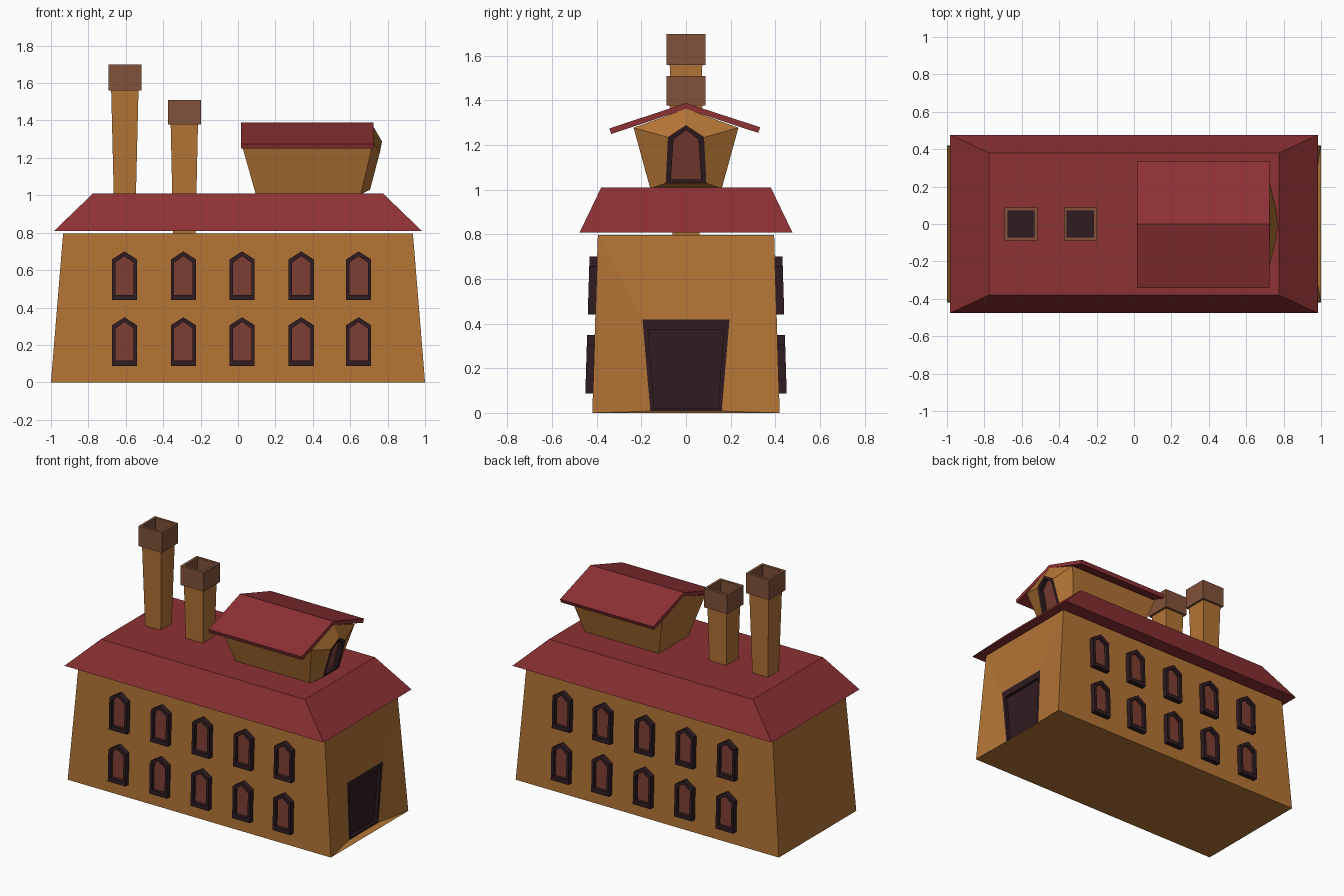
import bpy, bmesh

if "Cube" in bpy.data.objects:
    bpy.data.objects.remove(bpy.data.objects["Cube"])


def material(name, r, g, b):
    m = bpy.data.materials.new(name)
    m.diffuse_color = (r, g, b, 1)
    m.use_nodes = True
    m.node_tree.nodes["Principled BSDF"].inputs["Base Color"].default_value = m.diffuse_color
    return m


WALL = material("ochre_wall", .45, .175, .036)
ROOF = material("red_roof", .27, .031, .034)
FRAME = material("dark_frame", .03, .012, .016)
PANE = material("rust_pane", .20, .048, .034)
CAP = material("brown_cap", .22, .085, .042)


def loft(name, loops, bands, start, end):
    """Skin a stack of loops; bands = material per band, start/end = cap materials."""
    mats = list(dict.fromkeys([start, *bands, end]))
    bm = bmesh.new()
    rings = [[bm.verts.new(p) for p in loop] for loop in loops]
    n = len(loops[0])
    for a, b, m in zip(rings, rings[1:], bands):
        for i in range(n):
            j = (i + 1) % n
            bm.faces.new((a[i], a[j], b[j], b[i])).material_index = mats.index(m)
    bm.faces.new(rings[0]).material_index = mats.index(start)
    bm.faces.new(rings[-1]).material_index = mats.index(end)
    bmesh.ops.recalc_face_normals(bm, faces=bm.faces)
    me = bpy.data.meshes.new(name)
    bm.to_mesh(me)
    bm.free()
    for m in mats:
        me.materials.append(m)
    ob = bpy.data.objects.new(name, me)
    bpy.context.collection.objects.link(ob)
    return ob


def rect(cx, hx, hy, z):
    return [(cx - hx, -hy, z), (cx + hx, -hy, z), (cx + hx, hy, z), (cx - hx, hy, z)]


def upright(x0, y0, z0, x1, y1, z1):
    """Trapezoid facing x, from bottom (x0, y0, z0) to top (x1, y1, z1)."""
    return [(x0, -y0, z0), (x0, y0, z0), (x1, y1, z1), (x1, -y1, z1)]


def arch(b, z0, s, z1, z2):
    """Pentagon outline as (across, height) pairs."""
    return [(-b, z0), (b, z0), (s, z1), (0, z2), (-s, z1)]


# main building with the recessed door on the right end
loft("building", [
    upright(-1, .42, 0, -.935, .395, .797),
    upright(1, .42, 0, .935, .395, .797),
    upright(.955, .16, .008, .966, .195, .418),
    upright(.955, .142, .02, .964, .17, .372),
    upright(.935, .142, .02, .944, .17, .372),
], [WALL, WALL, FRAME, FRAME], WALL, FRAME)

# hipped main roof
loft("main_roof", [rect(0, .985, .477, .808), rect(0, .775, .38, 1.01)],
     [ROOF], ROOF, ROOF)


# arched windows, mirrored to the back wall
def window(name, x, z):
    def loop(outline, off):
        return [(x + u, -(.42 - .031 * (z + v) + off), z + v) for u, v in outline]
    outer = arch(.067, 0, .067, .217, .26)
    inner = arch(.049, .028, .049, .2, .235)
    ob = loft(name, [loop(outer, -.02), loop(outer, .034), loop(inner, .034),
                     loop(inner, .01)], [FRAME] * 3, FRAME, PANE)
    ob.modifiers.new("back_copy", 'MIRROR').use_axis = (False, True, False)


for row, z in (("lower", .088), ("upper", .44)):
    for i, x in enumerate((-.607, -.292, .022, .338, .645)):
        window(f"{row}_window_{i + 1}", x, z)


# chimneys that widen upward, with hollow caps
def chimney(name, x, z0, z1, z2, foot):
    loft(name, [rect(x, foot, foot, z0), rect(x, .073, .073, z1),
                rect(x, .088, .088, z1), rect(x, .088, .088, z2),
                rect(x, .07, .07, z2), rect(x, .07, .07, z2 - .1)],
         [WALL, CAP, CAP, CAP, CAP], WALL, FRAME)


chimney("tall_chimney", -.605, .95, 1.56, 1.698, .058)
chimney("short_chimney", -.287, .797, 1.378, 1.51, .06)


# rooftop loft house, its front gable pulled out around the window
def gable(outline, xs):
    return [(x, y, z) for (y, z), x in zip(outline, (xs[0], xs[0], xs[1], xs[2], xs[1]))]


wall = arch(.16, 1.005, .235, 1.278, 1.363)
frame = arch(.091, 1.03, .081, 1.235, 1.288)
glass = arch(.068, 1.045, .056, 1.225, 1.268)
loft("loft_house", [
    gable(wall, (.095, .018, .016)),
    gable(wall, (.655, .722, .726)),
    gable(frame, (.706, .76, .77)),
    gable(glass, (.709, .756, .765)),
    gable(glass, (.68, .728, .737)),
], [WALL, WALL, FRAME, FRAME], WALL, PANE)

# loft house roof
profile = [(-.343, 1.275), (0, 1.388), (.333, 1.28), (.323, 1.255), (0, 1.362), (-.335, 1.25)]
loft("loft_roof", [[(x, y, z) for y, z in profile] for x in (.016, .724)],
     [ROOF], ROOF, ROOF)
